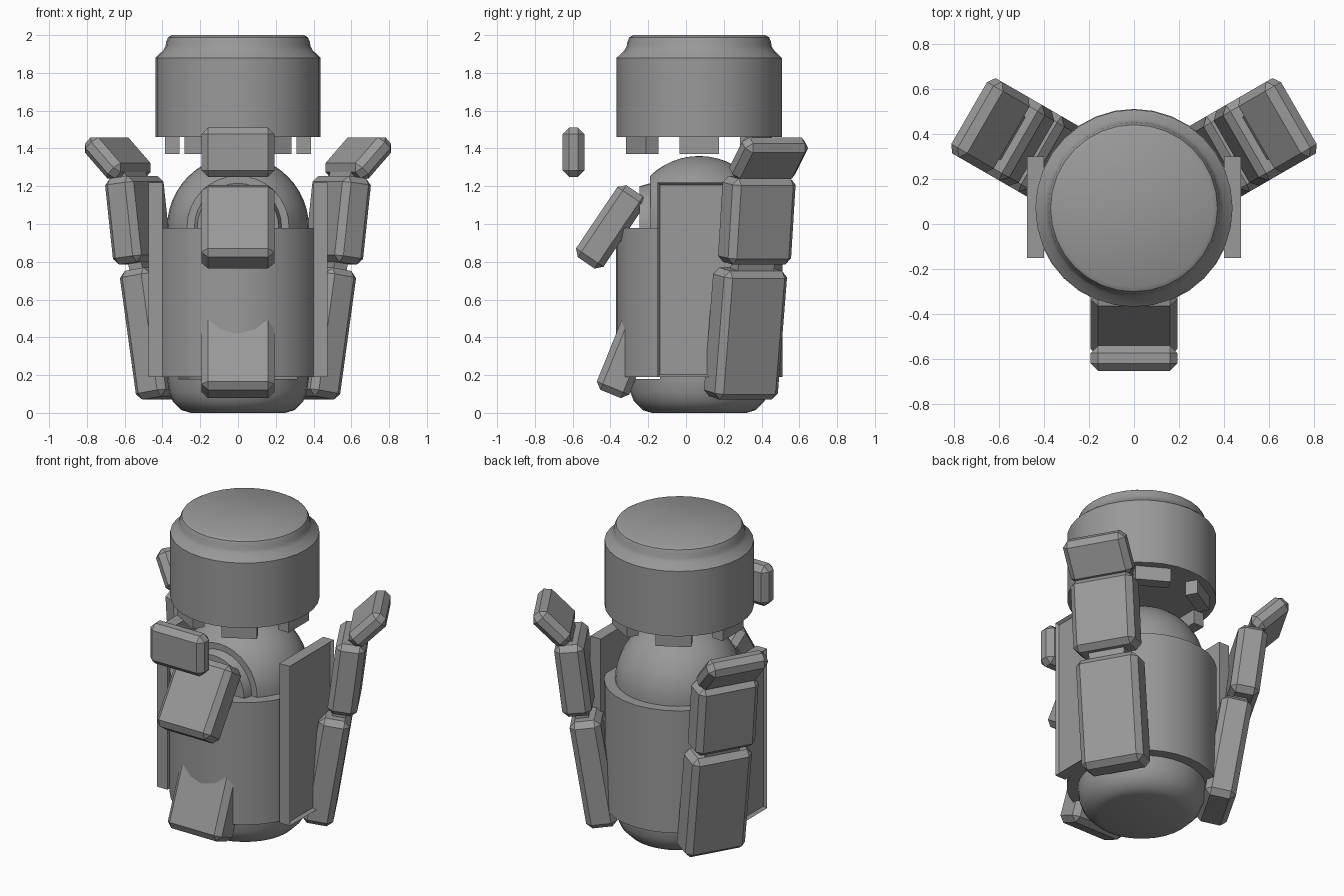
import bpy, bmesh, math
from mathutils import Matrix, Vector

cube = bpy.data.objects.get("Cube")
if cube:
    bpy.data.objects.remove(cube, do_unlink=True)

AXIS = Vector((0, 0.07, 0))     # vertical axis shared by all round parts
SEGMENTS = 32

grey = bpy.data.materials.new("plain_grey")
grey.use_nodes = True
COLOUR = (0.32, 0.32, 0.32, 1)
grey.diffuse_color = COLOUR
grey.node_tree.nodes["Principled BSDF"].inputs["Base Color"].default_value = COLOUR


def finish(name, bm, smooth=False):
    bmesh.ops.recalc_face_normals(bm, faces=bm.faces)
    mesh = bpy.data.meshes.new(name)
    bm.to_mesh(mesh)
    bm.free()
    mesh.materials.append(grey)
    obj = bpy.data.objects.new(name, mesh)
    bpy.context.collection.objects.link(obj)
    if smooth:
        bpy.ops.object.select_all(action="DESELECT")
        obj.select_set(True)
        bpy.context.view_layer.objects.active = obj
        bpy.ops.object.shade_smooth_by_angle(angle=math.radians(32))
    return obj


def lathe(name, profile, cut_front=None):
    """Spin a (radius, height) profile round the axis, optionally sliced flat in front."""
    bm = bmesh.new()
    verts = [bm.verts.new((r, 0, z)) for r, z in profile]
    edges = [bm.edges.new(pair) for pair in zip(verts, verts[1:])]
    bmesh.ops.spin(bm, geom=verts + edges, cent=(0, 0, 0), axis=(0, 0, 1),
                   angle=math.tau, steps=SEGMENTS)
    bmesh.ops.remove_doubles(bm, verts=bm.verts, dist=0.0005)
    bmesh.ops.translate(bm, verts=bm.verts, vec=AXIS)
    if cut_front is not None:
        # slice only above the shell, where the window sits
        z_cut = 0.9
        bmesh.ops.bisect_plane(bm, geom=bm.verts[:] + bm.edges[:] + bm.faces[:],
                               plane_co=(0, 0, z_cut), plane_no=(0, 0, 1))
        upper = [f for f in bm.faces if f.calc_center_median().z > z_cut]
        geom = set(upper)
        for f in upper:
            geom.update(f.verts)
            geom.update(f.edges)
        bmesh.ops.bisect_plane(bm, geom=list(geom), plane_co=(0, cut_front, 0),
                               plane_no=(0, -1, 0), clear_outer=True)
    return finish(name, bm, True)


def box(name, size, matrix, bevel=0.0):
    bm = bmesh.new()
    bmesh.ops.create_cube(bm, size=1)
    bmesh.ops.scale(bm, verts=bm.verts, vec=size)
    if bevel:
        bmesh.ops.bevel(bm, geom=bm.edges[:], offset=bevel, segments=1, affect="EDGES")
    bm.transform(matrix)
    return finish(name, bm)


def radial(angle, r, z, tilt=0):
    """Place a part at radius r round the axis; positive tilt leans its top outward."""
    return (Matrix.Translation(AXIS) @ Matrix.Rotation(math.radians(angle), 4, "Z")
            @ Matrix.Translation((r, 0, z)) @ Matrix.Rotation(math.radians(tilt), 4, "Y"))


# Capsule body with a rounded foot and a domed top, flattened in front
R, DOME_Z = 0.375, 0.985
foot = [(0, 0.0), (0.25, 0.0), (0.3, 0.015), (0.345, 0.06), (0.365, 0.11), (R, 0.18)]
dome = [(R * math.cos(a), DOME_Z + R * math.sin(a))
        for a in (i * math.pi / 24 for i in range(13))]
lathe("capsule_body", foot + dome, cut_front=-0.19)

# Round window on the flat front of the dome
bm = bmesh.new()
bmesh.ops.create_cone(bm, cap_ends=True, segments=SEGMENTS, radius1=0.27, radius2=0.27, depth=0.02)
bm.transform(Matrix.Translation((0, -0.18, DOME_Z)) @ Matrix.Rotation(math.pi / 2, 4, "X"))
finish("window_seat", bm, True)
bm = bmesh.new()
bmesh.ops.create_cone(bm, cap_ends=True, segments=SEGMENTS, radius1=0.235, radius2=0.215, depth=0.07)
bm.transform(Matrix.Translation((0, -0.21, DOME_Z)) @ Matrix.Rotation(math.pi / 2, 4, "X"))
finish("window", bm, True)

# Outer shell
lathe("outer_shell", [(0.35, 0.19), (0.44, 0.19), (0.44, 0.98), (0.35, 0.98)])

# Floating cap with its rounded crown and lugs underneath
lathe("cap", [(0, 1.46), (0.437, 1.46), (0.437, 1.88), (0.395, 1.92), (0.384, 1.94),
              (0.38, 1.965), (0.37, 1.988), (0.35, 2.0), (0, 2.0)])
for i in range(6):
    box(f"cap_lug_{i + 1}", (0.075, 0.21, 0.1), radial(60 * i, 0.348, 1.42))

# Side panels with a recessed face inside a thin rim
for side, name in ((1, "left"), (-1, "right")):
    bm = bmesh.new()
    bmesh.ops.create_cube(bm, size=1)
    bmesh.ops.scale(bm, verts=bm.verts, vec=(0.075, 0.45, 1.03))
    bmesh.ops.translate(bm, verts=bm.verts, vec=(side * 0.4375, 0.075, 0.705))
    outer = max(bm.faces, key=lambda f: side * f.calc_center_median().x)
    bmesh.ops.inset_region(bm, faces=[outer], thickness=0.018)
    bmesh.ops.translate(bm, verts=outer.verts, vec=(-side * 0.018, 0, 0))
    finish(name + "_side_panel", bm)

# Three jointed arms: (thickness, length) of each block, then (radius, height, tilt) poses
BLOCKS = {"lower": (0.185, 0.69), "middle": (0.175, 0.46), "upper": (0.115, 0.26)}
BACK = {"lower": (0.49, 0.42, 9), "middle": (0.61, 1.02, 7), "upper": (0.735, 1.35, 45)}
FRONT = {"lower": (0.34, 0.42, -22), "middle": (0.47, 0.985, -34), "upper": (0.665, 1.38, 0)}
for arm, angle, pose in (("front", -90, FRONT), ("back_left", 30, BACK), ("back_right", 150, BACK)):
    for part, (thick, length) in BLOCKS.items():
        box(f"{arm}_arm_{part}", (thick, 0.385, length), radial(angle, *pose[part]), 0.034)
    if pose is BACK:
        box(arm + "_arm_lower_hinge", (0.08, 0.22, 0.12), radial(angle, 0.565, 0.78, 8))
        box(arm + "_arm_upper_hinge", (0.05, 0.22, 0.08), radial(angle, 0.645, 1.25, 20))
